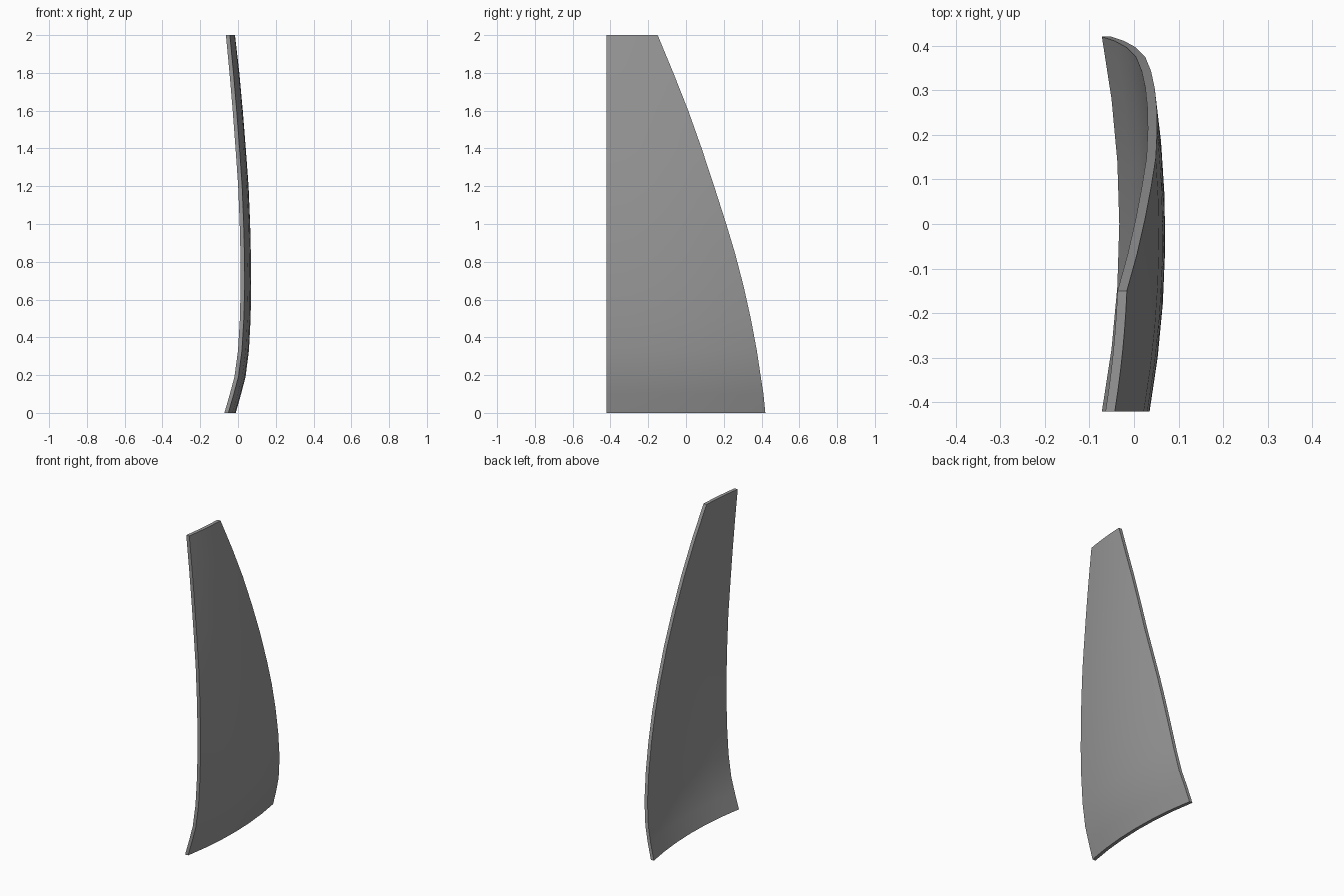
import bpy, bmesh
from mathutils import Vector

if "Cube" in bpy.data.objects:
    bpy.data.objects.remove(bpy.data.objects["Cube"])

HALF, CAMBER, THICK = 0.42, 0.039, 0.021

# Rows up the panel: height, straight-edge x, curved-edge y
ROWS = [(0, -0.072, 0.42), (0.1, -0.043, 0.41), (0.19, -0.019, 0.396),
        (0.33, 0.0, 0.375), (0.5, 0.010, 0.343), (0.67, 0.014, 0.305),
        (0.84, 0.013, 0.261), (1.0, 0.009, 0.213), (1.2, 0.001, 0.149),
        (1.4, -0.013, 0.083), (1.6, -0.028, 0.012), (1.8, -0.045, -0.067),
        (2.0, -0.064, -0.15)]
COLS = [0, 1 / 6, 1 / 3, 1 / 2, 2 / 3, 5 / 6, 1]

# Curved sheet, bowed both across and up, eased towards the curved edge
bm = bmesh.new()
grid = []
for z, x, edge in ROWS:
    row = []
    for t in COLS:
        y = -HALF + t * (edge + HALF)
        bow = CAMBER * (1 - (y / HALF) ** 2) - 0.007 * t * min(1, z / 0.6)
        row.append(bm.verts.new((x + bow, y, z)))
    grid.append(row)
for a, b in zip(grid, grid[1:]):
    for i in range(len(COLS) - 1):
        bm.faces.new((a[i], a[i + 1], b[i + 1], b[i]))

# Thicken sideways into a closed panel
ext = bmesh.ops.extrude_face_region(bm, geom=bm.faces[:], use_keep_orig=True)
moved = [g for g in ext["geom"] if isinstance(g, bmesh.types.BMVert)]
bmesh.ops.translate(bm, verts=moved, vec=Vector((THICK, 0, 0)))
bmesh.ops.recalc_face_normals(bm, faces=bm.faces[:])

mesh = bpy.data.meshes.new("curved_panel")
bm.to_mesh(mesh)
bm.free()
panel = bpy.data.objects.new("curved_panel", mesh)
bpy.context.collection.objects.link(panel)

# Dark grey finish
dark = bpy.data.materials.new("dark_grey")
dark.diffuse_color = (0.31, 0.31, 0.31, 1)
dark.use_nodes = True
dark.node_tree.nodes["Principled BSDF"].inputs["Base Color"].default_value = dark.diffuse_color
mesh.materials.append(dark)

bpy.context.view_layer.objects.active = panel
panel.select_set(True)
bpy.ops.object.shade_smooth_by_angle()
